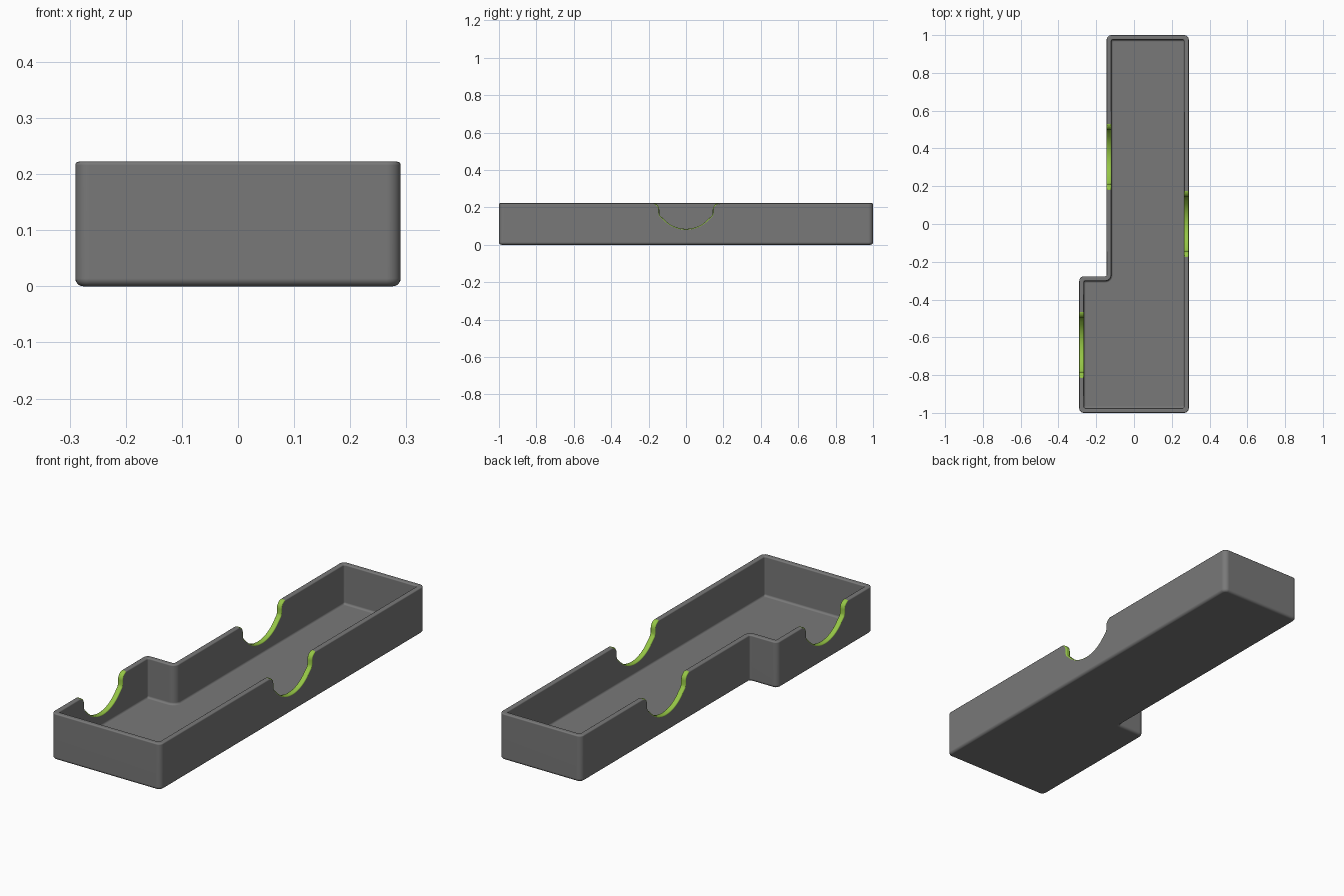
import bpy, bmesh
from math import sin, cos, pi, radians
from mathutils import Vector

cube = bpy.data.objects.get("Cube")
if cube:
    bpy.data.objects.remove(cube)

HEIGHT, WALL, FLOOR, RIM, FOOT = 0.222, 0.025, 0.032, 0.006, 0.014


def material(name, colour):
    m = bpy.data.materials.new(name)
    m.use_nodes = True
    m.diffuse_color = colour
    m.node_tree.nodes["Principled BSDF"].inputs["Base Color"].default_value = colour
    return m


materials = [material("grey plastic", (0.19, 0.19, 0.19, 1)),
             material("green edge", (0.3, 0.56, 0.06, 1))]


def loft(name, rings, index):
    """Join equal rings of points into a closed solid."""
    bm = bmesh.new()
    loops = [[bm.verts.new(p) for p in ring] for ring in rings]
    for a, b in zip(loops, loops[1:]):
        for i in range(len(a)):
            j = (i + 1) % len(a)
            bm.faces.new((a[i], a[j], b[j], b[i]))
    bm.faces.new(loops[0])
    bm.faces.new(loops[-1])
    bmesh.ops.recalc_face_normals(bm, faces=bm.faces)
    for f in bm.faces:
        f.material_index = index
    mesh = bpy.data.meshes.new(name)
    bm.to_mesh(mesh)
    bm.free()
    for m in materials:
        mesh.materials.append(m)
    obj = bpy.data.objects.new(name, mesh)
    bpy.context.collection.objects.link(obj)
    return obj


# Stepped plan of the tray, counter-clockwise
PLAN = [Vector(p) for p in ((-0.29, -1), (0.29, -1), (0.29, 1),
                            (-0.145, 1), (-0.145, -0.277), (-0.29, -0.277))]


def plan_ring(inset, z, steps=6):
    """Plan moved inwards, with rounded corners."""
    ring = []
    for i, p in enumerate(PLAN):
        u = (p - PLAN[i - 1]).normalized()
        v = (PLAN[(i + 1) % len(PLAN)] - p).normalized()
        corner = p + inset * (Vector((-u.y, u.x)) + Vector((-v.y, v.x)))
        convex = u.x * v.y - u.y * v.x > 0
        r = max(0.025 - inset, 0.008) if convex else 0.008 + inset
        centre = corner + r * (v - u)
        for k in range(steps + 1):
            t = pi / 2 * k / steps
            q = centre + r * (u * sin(t) - v * cos(t))
            ring.append((q.x, q.y, z))
    return ring


# Tray section: foot fillet, outer wall, rounded rim, inner wall, floor fillet
quarter = [pi / 2 * k / 4 for k in range(5)]
section = [(FOOT - FOOT * sin(a), FOOT - FOOT * cos(a)) for a in quarter]
section += [(RIM - RIM * cos(a), HEIGHT - RIM + RIM * sin(a)) for a in quarter]
section += [(WALL - RIM + RIM * sin(a), HEIGHT - RIM + RIM * cos(a)) for a in quarter]
section += [(WALL + 0.01 - 0.01 * cos(a), FLOOR + 0.01 - 0.01 * sin(a)) for a in quarter]
tray = loft("tray", [plan_ring(d, z) for d, z in section], 0)

# Finger notch outline: round bowl, small ledge, flared lip
R, LIP = 0.1625, 0.035
half = [(R * sin(radians(a)), 0.085 + R - R * cos(radians(a))) for a in range(0, 54, 6)]
half += [(0.139, 0.156), (0.143, 0.168)]
half += [(0.178 - LIP * cos(pi / 2 * k / 6), HEIGHT + 0.0005 - LIP + LIP * sin(pi / 2 * k / 6))
         for k in range(7)]
outline = [Vector((-y, z)) for y, z in reversed(half[1:])] + [Vector(p) for p in half]


def notch_ring(x, y, grow):
    """Notch outline widened by grow and closed above the rim."""
    pts = []
    for i, p in enumerate(outline):
        d = (outline[min(i + 1, len(outline) - 1)] - outline[max(i - 1, 0)]).normalized()
        pts.append(p + grow * Vector((d.y, -d.x)))
    pts = [Vector((pts[0].x, 0.3))] + pts + [Vector((pts[-1].x, 0.3))]
    return [(x, y + p.x, p.y) for p in pts]


# Cut one notch in each long wall
bpy.context.view_layer.objects.active = tray
mid = WALL / 2
for x, y in ((0.29 - mid, 0), (-0.145 + mid, 0.355), (-0.29 + mid, -0.64)):
    side = [(0.04, RIM)] + [(mid + 0.0002 - RIM + RIM * cos(a), RIM - RIM * sin(a))
                            for a in quarter]
    profile = side + [(-t, g) for t, g in reversed(side)]
    cutter = loft("notch_cutter", [notch_ring(x + t, y, g) for t, g in profile], 1)
    cutter.hide_render = True
    cut = tray.modifiers.new("notch", "BOOLEAN")
    cut.operation = "DIFFERENCE"
    cut.solver = "EXACT"
    cut.object = cutter
    bpy.ops.object.modifier_apply(modifier=cut.name)
    bpy.data.objects.remove(cutter)

# Smooth fillets while the broad walls stay flat
bpy.ops.object.select_all(action="DESELECT")
tray.select_set(True)
bpy.ops.object.shade_smooth_by_angle(angle=radians(35))
weighted = tray.modifiers.new("flat walls", "WEIGHTED_NORMAL")
weighted.keep_sharp = True
